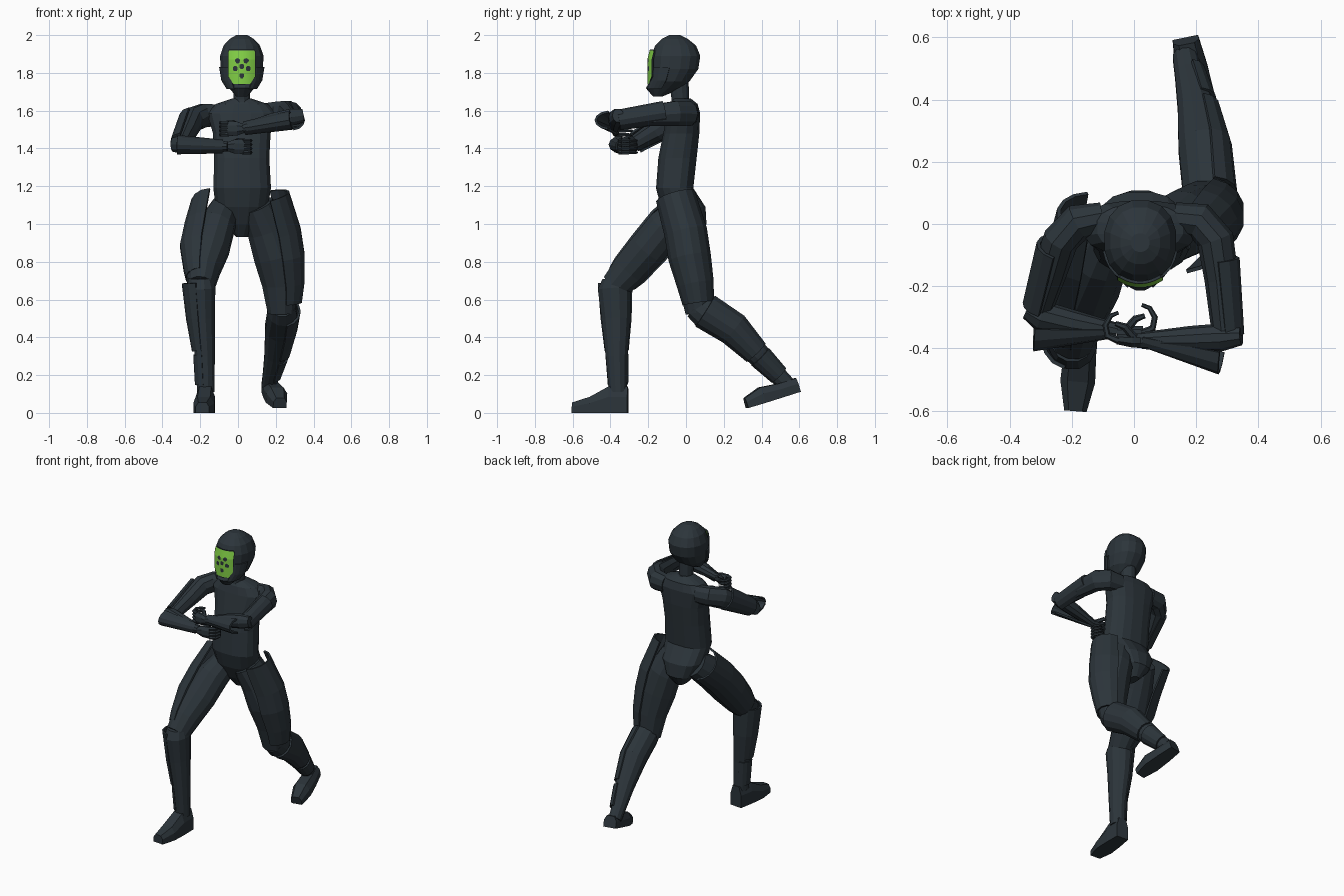
import bpy, bmesh, math
from mathutils import Vector, Matrix


def material(name, rgb):
    m = bpy.data.materials.new(name)
    m.diffuse_color = (*rgb, 1)
    return m


DARK = material("dark slate", (0.025, 0.035, 0.043))
GREEN = material("visor green", (0.22, 0.62, 0.06))
X, Z = Vector((1, 0, 0)), Vector((0, 0, 1))


def finish(name, bm, mats=(DARK,), fix=True):
    if fix:
        bmesh.ops.recalc_face_normals(bm, faces=bm.faces)
    me = bpy.data.meshes.new(name)
    bm.to_mesh(me)
    bm.free()
    for m in mats:
        me.materials.append(m)
    ob = bpy.data.objects.new(name, me)
    bpy.context.collection.objects.link(ob)
    return ob


def loft(name, rings, ref=X, axis=None, n=12, arc=None, power=1.0, thick=0.012):
    """Rings of (x, y, z, half size along ref, other half size).
    With arc=(middle, half angle) in degrees it makes an open armour shell."""
    bm = bmesh.new()
    pts = [Vector(r[:3]) for r in rings]
    rows = []
    for i, r in enumerate(rings):
        t = axis or (pts[min(i + 1, len(pts) - 1)] - pts[max(i - 1, 0)]).normalized()
        u = (ref - t * ref.dot(t)).normalized()
        v = t.cross(u)
        row = []
        for k in range(n):
            if arc:
                ang = math.radians(arc[0] - arc[1] + 2 * arc[1] * k / (n - 1))
            else:
                ang = 2 * math.pi * (k + 0.5) / n
            c, s = math.cos(ang), math.sin(ang)
            c = math.copysign(abs(c) ** power, c)
            s = math.copysign(abs(s) ** power, s)
            row.append(bm.verts.new(pts[i] + u * c * r[3] + v * s * r[4]))
        rows.append(row)
    for a, b in zip(rows, rows[1:]):
        for k in range(n - 1 if arc else n):
            j = (k + 1) % n
            bm.faces.new((a[k], a[j], b[j], b[k]))
    if not arc:
        bm.faces.new(rows[0][::-1])
        bm.faces.new(rows[-1])
    ob = finish(name, bm, fix=not arc)
    if arc:
        mod = ob.modifiers.new("thickness", "SOLIDIFY")
        mod.thickness = thick
    return ob


def foot(name, heel, yaw, pitch, height):
    """Wedge shoe with its heel at the given point, pointing to -y."""
    bm = bmesh.new()
    mat = (Matrix.Translation(heel) @ Matrix.Rotation(yaw, 4, "Z")
           @ Matrix.Rotation(pitch, 4, "X"))
    rows = []
    for y, w, h in ((0, .042, height), (-.1, .052, height), (-.2, .056, .085), (-.295, .036, .055)):
        prof = ((-w, 0), (w, 0), (w, h * .6), (w * .6, h), (-w * .6, h), (-w, h * .6))
        rows.append([bm.verts.new(mat @ Vector((x, y, z))) for x, z in prof])
    for a, b in zip(rows, rows[1:]):
        for k in range(6):
            j = (k + 1) % 6
            bm.faces.new((a[k], a[j], b[j], b[k]))
    bm.faces.new(rows[0])
    bm.faces.new(rows[-1])
    finish(name, bm)


def hand(name, wrist, side):
    """Palm with curled fingers; side is the x direction it points to."""
    x, y, z = wrist
    loft(name + "_palm", [(x, y, z, .026, .026), (x + side * .035, y, z, .04, .024),
                          (x + side * .085, y + .005, z, .042, .018)], ref=Z, n=8)
    for i in range(4):
        fz = z + .031 - .021 * i
        path = ((.08, 0, .012), (.115, .015, .011), (.122, .05, .01), (.105, .08, .008), (.08, .09, .006))
        loft(f"{name}_finger_{i + 1}", [(x + side * a, y + b, fz, r, r) for a, b, r in path], ref=Z, n=6)
    loft(name + "_thumb", [(x + side * .03, y + .01, z + .02, .014, .014),
                           (x + side * .06, y + .045, z + .035, .012, .012),
                           (x + side * .09, y + .055, z + .035, .008, .008)], ref=Z, n=6)


# Torso, neck and head
loft("torso", [(.02, .01, .93, .03, .05), (.02, .01, 1.0, .095, .1), (.02, -.015, 1.09, .14, .12),
               (.022, -.06, 1.19, .155, .1), (.02, -.045, 1.35, .148, .103), (.02, -.025, 1.48, .155, .097),
               (.02, -.012, 1.585, .185, .088), (.02, -.012, 1.635, .14, .075), (.02, -.02, 1.665, .05, .045)],
     axis=Z, power=.8, n=16)
loft("neck", [(.02, -.025, 1.6, .06, .06), (.02, -.03, 1.66, .045, .048), (.02, -.04, 1.78, .05, .055)], axis=Z)
head = [(.02, -.15, 1.675, .03, .025), (.02, -.115, 1.72, .068, .1), (.02, -.085, 1.755, .098, .105),
        (.02, -.06, 1.82, .114, .127), (.02, -.054, 1.89, .117, .132), (.02, -.055, 1.945, .098, .11),
        (.02, -.06, 1.98, .065, .07), (.02, -.06, 2.0, .03, .03)]
loft("head", head, axis=Z, n=16, power=.9)
for side, mid in (("left", 325), ("right", 215)):
    loft(side + "_cheek_guard", [(.02, -.11, 1.715, .082, .11), (.02, -.085, 1.76, .11, .118),
                                 (.02, -.065, 1.83, .122, .132)], axis=Z, n=5, arc=(mid, 25))

# Visor: curved plate, dark dots and border set by distance
DOTS = ((-.023, 1.865), (.023, 1.865), (-.034, 1.823), (0, 1.834), (.034, 1.823), (0, 1.785))
bm = bmesh.new()
NX, NZ = 48, 56
grid = []
for j in range(NZ + 1):
    z = 1.738 + .185 * j / NZ
    half = .074 * min(1, .6 + (z - 1.738) * 9, .9 + (1.923 - z) * 8)
    row = []
    for i in range(NX + 1):
        dx = half * (2 * i / NX - 1)
        row.append(bm.verts.new((.02 + dx, -.205 + 4.5 * dx * dx + max(0, z - 1.87) * .25, z)))
    grid.append(row)
for j in range(NZ):
    for i in range(NX):
        f = bm.faces.new((grid[j][i], grid[j][i + 1], grid[j + 1][i + 1], grid[j + 1][i]))
        c = f.calc_center_median()
        dot = any(math.hypot(c.x - .02 - dx, c.z - dz) < .0135 for dx, dz in DOTS)
        f.material_index = 0 if dot or i in (0, NX - 1) or j in (0, NZ - 1) else 1
visor = finish("visor", bm, (DARK, GREEN), fix=False)
mod = visor.modifiers.new("thickness", "SOLIDIFY")
mod.thickness = .009

# Right leg, stepping forward
loft("right_thigh", [(-.07, .0, 1.08, .08, .09), (-.115, -.105, .985, .1, .105), (-.155, -.2, .87, .112, .105),
                     (-.185, -.3, .755, .092, .098), (-.197, -.375, .67, .075, .08)])
loft("right_shin", [(-.198, -.385, .715, .065, .06), (-.197, -.378, .66, .08, .092), (-.19, -.37, .5, .07, .08),
                    (-.175, -.367, .3, .054, .06), (-.17, -.36, .11, .048, .05)])
loft("right_thigh_shell", [(-.13, .025, 1.105, .12, .115), (-.15, -.105, .985, .135, .115),
                           (-.17, -.2, .87, .14, .113), (-.185, -.3, .755, .105, .103),
                           (-.188, -.34, .71, .09, .09)], arc=(180, 80), n=8)
loft("right_shin_shell", [(-.2, -.375, .69, .098, .095), (-.19, -.37, .5, .085, .085),
                          (-.18, -.367, .33, .064, .066)], arc=(180, 75), n=7)
loft("right_ankle_shell", [(-.177, -.365, .31, .06, .064), (-.17, -.36, .15, .058, .056)], arc=(180, 75), n=7)
foot("right_foot", (-.165, -.308, 0), -.08, 0, .14)

# Left leg, stretched back
loft("left_thigh", [(.1, -.04, 1.1, .09, .1), (.155, 0, .97, .11, .11), (.2, .02, .83, .12, .11),
                    (.225, .05, .68, .1, .092), (.23, .07, .53, .075, .075)])
loft("left_shin", [(.235, .05, .57, .07, .075), (.235, .1, .535, .08, .09), (.22, .25, .445, .08, .088),
                   (.2, .38, .31, .062, .065), (.175, .48, .205, .045, .05), (.165, .54, .145, .042, .045)])
loft("left_thigh_shell", [(.15, -.055, 1.145, .125, .108), (.195, 0, .95, .142, .116),
                          (.215, .02, .82, .142, .115), (.235, .05, .68, .12, .1),
                          (.24, .065, .58, .1, .085)], arc=(0, 80), n=8)
loft("left_shin_shell", [(.235, .1, .54, .097, .1), (.225, .25, .445, .09, .094),
                         (.205, .37, .32, .073, .072)], arc=(0, 75), n=7)
loft("left_ankle_shell", [(.2, .39, .3, .068, .068), (.175, .49, .2, .055, .056)], arc=(0, 75), n=7)
foot("left_foot", (.165, .6, .112), .2, math.radians(17), .075)

# Right arm, held low across the chest
loft("right_upper_arm", [(-.1, .02, 1.575, .06, .05), (-.18, .005, 1.575, .065, .06), (-.235, -.05, 1.555, .068, .058),
                         (-.27, -.15, 1.495, .06, .056), (-.305, -.27, 1.425, .045, .045)], ref=Z, n=10)
loft("right_forearm", [(-.345, -.275, 1.42, .038, .03), (-.3, -.295, 1.42, .05, .05),
                       (-.2, -.32, 1.415, .045, .045), (-.055, -.345, 1.41, .027, .027)], ref=Z, n=10)
loft("right_upper_arm_shell", [(-.245, -.075, 1.55, .078, .07), (-.295, -.27, 1.43, .06, .065)],
     ref=Z, arc=(90, 85), n=7)
loft("right_forearm_shell", [(-.32, -.325, 1.42, .052, .085), (-.08, -.335, 1.41, .037, .035)],
     ref=Z, arc=(90, 80), n=7)
hand("right_hand", (-.055, -.35, 1.41), 1)

# Left arm, held high across the chest
loft("left_upper_arm", [(.13, .02, 1.58, .06, .05), (.21, .01, 1.583, .068, .06), (.262, -.05, 1.585, .07, .06),
                        (.282, -.18, 1.575, .058, .055), (.295, -.35, 1.56, .045, .045)], ref=Z, n=10)
loft("left_forearm", [(.345, -.36, 1.575, .037, .03), (.28, -.365, 1.565, .047, .045),
                      (.18, -.37, 1.545, .043, .042), (.025, -.375, 1.507, .027, .027)], ref=Z, n=10)
loft("left_upper_arm_shell", [(.265, -.115, 1.59, .062, .075), (.29, -.36, 1.55, .055, .065)],
     ref=Z, arc=(270, 85), n=7)
loft("left_forearm_shell", [(.285, -.4, 1.55, .052, .085), (.035, -.36, 1.507, .037, .037)],
     ref=Z, arc=(270, 80), n=7)
hand("left_hand", (.03, -.375, 1.505), -1)
